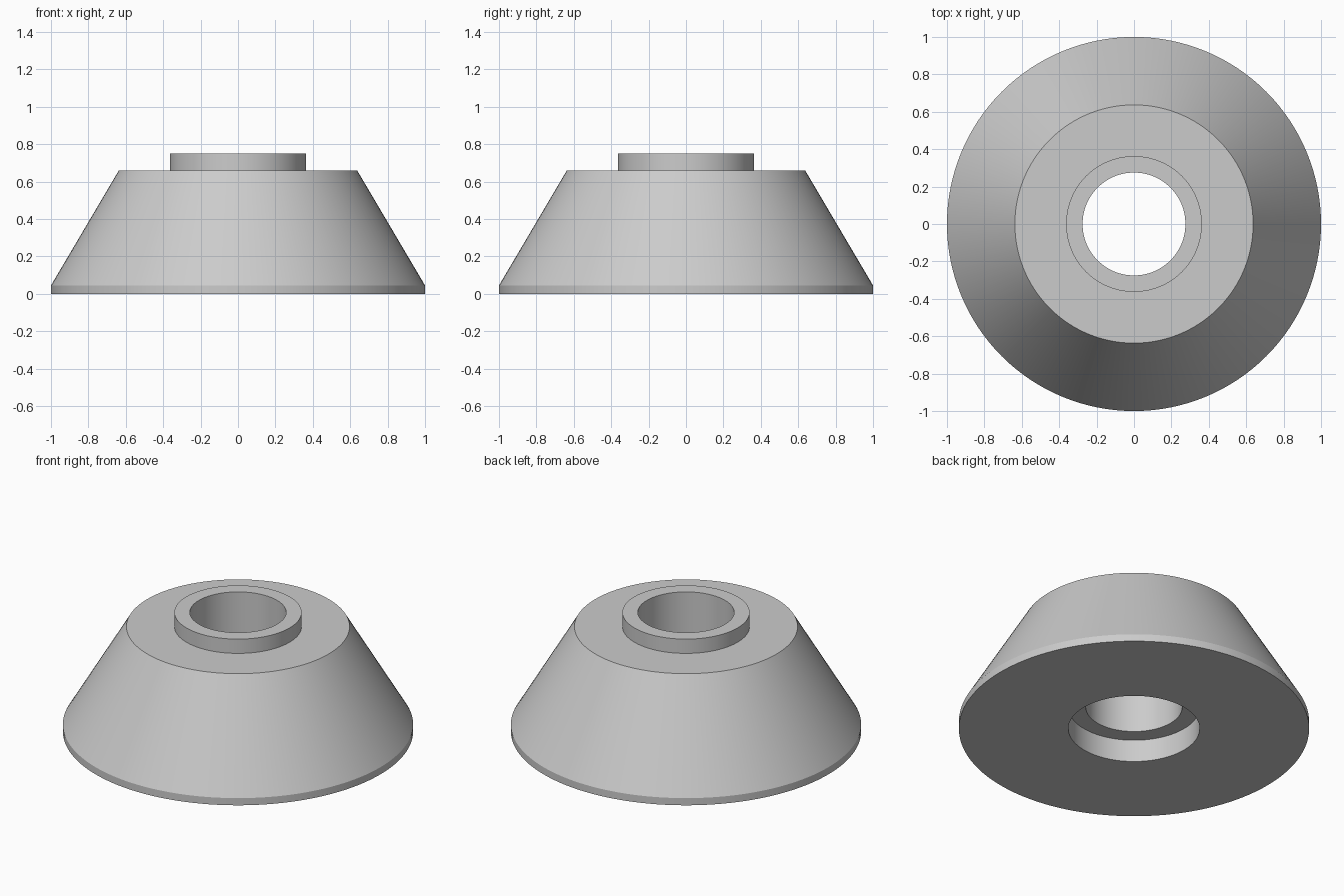
import bpy
import bmesh
import math

SEGMENTS = 128

cube = bpy.data.objects.get("Cube")
if cube:
    bpy.data.objects.remove(cube, do_unlink=True)

# Single plain grey
grey = bpy.data.materials.new("plain_grey")
grey.use_nodes = True
colour = (0.6, 0.6, 0.6, 1.0)
grey.diffuse_color = colour
grey.node_tree.nodes["Principled BSDF"].inputs["Base Color"].default_value = colour


def lathe(name, profile, material):
    """Revolve a closed (radius, height) profile around z."""
    bm = bmesh.new()
    verts = [bm.verts.new((r, 0, z)) for r, z in profile]
    edges = [bm.edges.new((a, b)) for a, b in zip(verts, verts[1:] + verts[:1])]
    bmesh.ops.spin(bm, geom=verts + edges, cent=(0, 0, 0), axis=(0, 0, 1),
                   angle=math.tau, steps=SEGMENTS, use_merge=True)
    bmesh.ops.remove_doubles(bm, verts=bm.verts, dist=0.0001)
    bmesh.ops.recalc_face_normals(bm, faces=bm.faces)
    mesh = bpy.data.meshes.new(name)
    bm.to_mesh(mesh)
    bm.free()
    mesh.materials.append(material)
    obj = bpy.data.objects.new(name, mesh)
    bpy.context.collection.objects.link(obj)
    bpy.ops.object.select_all(action="DESELECT")
    obj.select_set(True)
    bpy.context.view_layer.objects.active = obj
    bpy.ops.object.shade_smooth_by_angle(angle=math.radians(28))
    return obj


# Tapered body with raised collar, through bore and recess underneath
lathe("tapered_bushing", [
    (0.375, 0.0),    # recess mouth
    (1.0, 0.0),      # base rim
    (1.0, 0.045),
    (0.637, 0.66),   # shoulder
    (0.363, 0.66),
    (0.363, 0.75),   # collar
    (0.275, 0.75),   # bore
    (0.275, 0.14),
    (0.375, 0.14),   # recess ledge
], grey)
